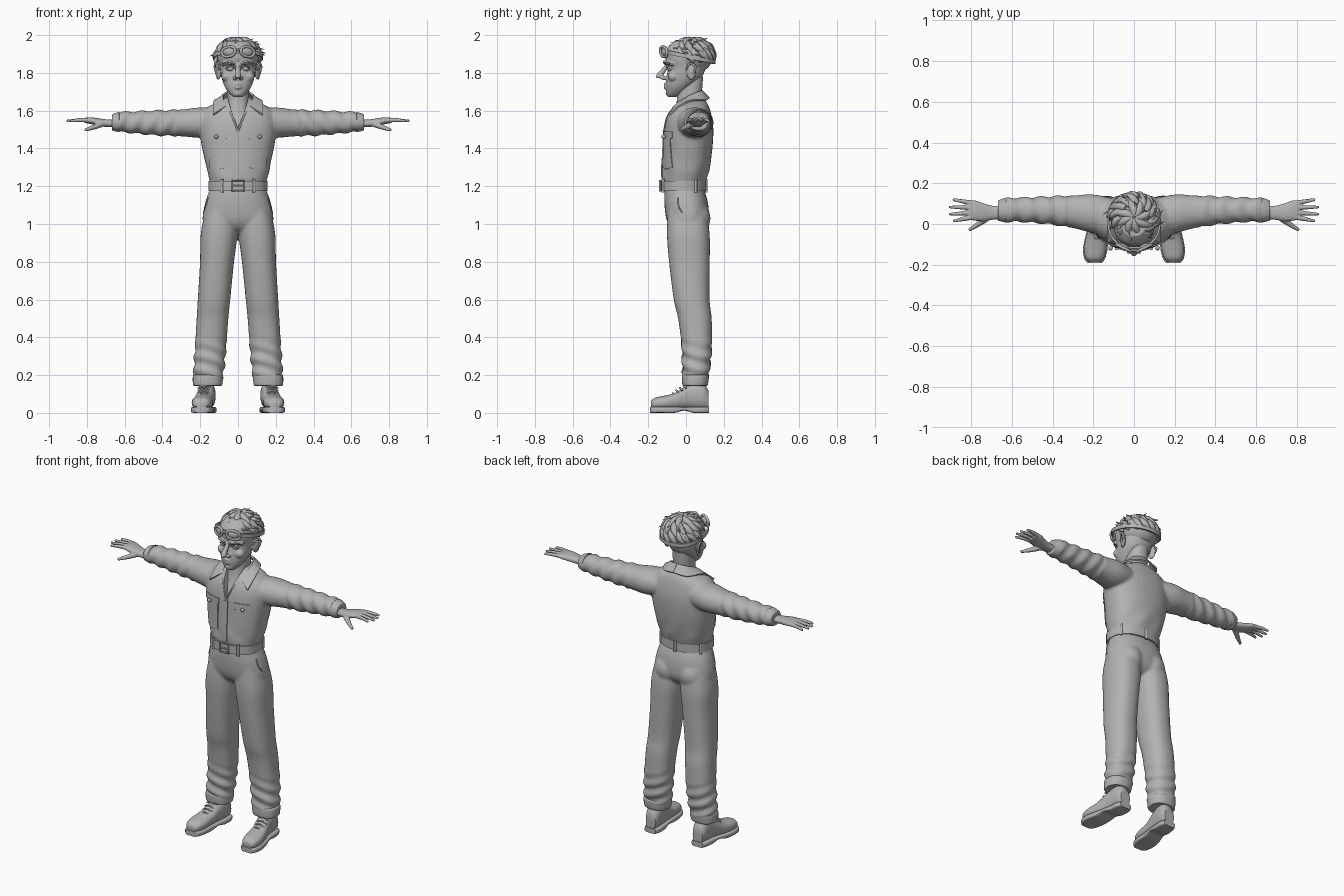
import bpy, bmesh, math, random
from mathutils import Vector, Matrix

cube = bpy.data.objects.get("Cube")
if cube:
    bpy.data.objects.remove(cube)
random.seed(4)
parts = []
grey = bpy.data.materials.new("matte_grey")
grey.use_nodes = True
grey.diffuse_color = (0.45, 0.45, 0.45, 1)
grey.node_tree.nodes["Principled BSDF"].inputs["Base Color"].default_value = grey.diffuse_color

def add(name, bm):
    bmesh.ops.recalc_face_normals(bm, faces=bm.faces)
    me = bpy.data.meshes.new(name)
    bm.to_mesh(me)
    ob = bpy.data.objects.new(name, me)
    bpy.context.collection.objects.link(ob)
    parts.append(ob)
    return ob

def drop(ob):
    parts.remove(ob)
    bpy.data.objects.remove(ob)

def evaluated(ob):
    bpy.context.view_layer.update()
    return bpy.data.meshes.new_from_object(ob.evaluated_get(bpy.context.evaluated_depsgraph_get()))

def modify(ob, kind, **settings):
    """Add one modifier and apply it."""
    m = ob.modifiers.new(kind.lower(), kind)
    for key, value in settings.items():
        setattr(m, key, value)
    me = evaluated(ob)
    ob.modifiers.clear()
    ob.data = me
    return ob

def smooth_path(rows, steps=5):
    """Catmull-Rom interpolation of tuples of any length."""
    out = []
    for i in range(len(rows) - 1):
        a, b, c, d = (rows[max(0, min(len(rows) - 1, i + k))] for k in (-1, 0, 1, 2))
        for t in (s / steps for s in range(steps)):
            out.append([q + t / 2 * (r - p + t * (2 * p - 5 * q + 4 * r - w + t * (3 * (q - r) + w - p)))
                        for p, q, r, w in zip(a, b, c, d)])
    return out + [list(rows[-1])]

def oval(n, power=2.3):
    for k in range(n):
        c, s = math.cos(2 * math.pi * k / n), math.sin(2 * math.pi * k / n)
        yield math.copysign(abs(c) ** (2 / power), c), math.copysign(abs(s) ** (2 / power), s)

def loft(name, axis, rows, power=2.3, n=32):
    """Rows: position on the axis, two centre values, two radii."""
    bm, rings = bmesh.new(), []
    for t, a, b, ra, rb in smooth_path(rows):
        points = [[a + ra * u, b + rb * v] for u, v in oval(n, power)]
        for p in points:
            p.insert("xyz".index(axis), t)
        rings.append([bm.verts.new(p) for p in points])
    for lo, hi in zip(rings, rings[1:]):
        for k in range(n):
            bm.faces.new((lo[k], lo[k - 1], hi[k - 1], hi[k]))
    bm.faces.new(rings[0])
    bm.faces.new(rings[-1])
    return add(name, bm)

def tube(name, points, closed=False):
    """Points: x, y, z, radius."""
    cu = bpy.data.curves.new(name, "CURVE")
    cu.dimensions, cu.bevel_depth, cu.bevel_resolution, cu.use_fill_caps = "3D", 1, 2, True
    pts = points if closed else smooth_path(points, 4)
    sp = cu.splines.new("POLY")
    sp.points.add(len(pts) - 1)
    sp.use_cyclic_u = closed
    for p, (x, y, z, r) in zip(sp.points, pts):
        p.co, p.radius = (x, y, z, 1), max(r, .001)
    path = bpy.data.objects.new(name, cu)
    bpy.context.collection.objects.link(path)
    bm = bmesh.new()
    bm.from_mesh(evaluated(path))
    bpy.data.objects.remove(path)
    return add(name, bm)

def ball(name, loc, scale, turn=0):
    bm = bmesh.new()
    bmesh.ops.create_uvsphere(bm, u_segments=24, v_segments=14, radius=1)
    bm.transform(Matrix.Translation(loc) @ Matrix.Rotation(turn, 4, "Z") @ Matrix.Diagonal((*scale, 1)))
    return add(name, bm)

def both(ob):
    """Add the mirror image on the right side."""
    bm = bmesh.new()
    bm.from_mesh(ob.data)
    bm.transform(Matrix.Scale(-1, 4, (1, 0, 0)))
    twin = add("right_" + ob.name, bm)
    ob.name = "left_" + ob.name
    return [ob, twin]

def blend(name, obs, voxel, rounds):
    """Fuse overlapping solids into one soft skin."""
    bm = bmesh.new()
    for ob in obs:
        bm.from_mesh(ob.data)
        drop(ob)
    ob = modify(add(name, bm), "REMESH", mode="VOXEL", voxel_size=voxel)
    return modify(ob, "SMOOTH", factor=.5, iterations=rounds)

def sheet(name, edge_a, edge_b, closed=False):
    bm = bmesh.new()
    cols = [[bm.verts.new(Vector(a).lerp(Vector(b), k / 4)) for k in range(5)] for a, b in zip(edge_a, edge_b)]
    for i in range(0 if closed else 1, len(cols)):
        for k in range(4):
            bm.faces.new((cols[i - 1][k], cols[i][k], cols[i][k + 1], cols[i - 1][k + 1]))
    return add(name, bm)

def band(name, cy, rx, ry, z, half, tilt):
    edges = [[(rx * u, cy + ry * v, z - tilt * v + h) for u, v in oval(48)] for h in (half, -half)]
    modify(sheet(name, *edges, True), "SOLIDIFY", thickness=.01, offset=0)

def patch(name, x0, x1, top, low, dip=0):
    """Plate pressed onto the front of the shirt."""
    cols = [(x0 + (x1 - x0) * k / 10, 1 - abs(k / 5 - 1)) for k in range(11)]
    ob = sheet(name, [(x, -.3, top) for x, d in cols], [(x, -.3, low - dip * d) for x, d in cols])
    modify(ob, "SHRINKWRAP", target=shirt, wrap_method="PROJECT", use_project_y=True, offset=.002)
    modify(ob, "SOLIDIFY", thickness=.007, offset=0)

def ripple(ob, rule):
    for v, move in [(v, v.normal * rule(v.co)) for v in ob.data.vertices]:
        v.co += move

# Shirt with sleeves, opened in a V at the neck
trunk = loft("trunk", "z", [(1.19, 0, -.012, .143, .105), (1.24, 0, -.008, .155, .118), (1.3, 0, 0, .168, .125),
                            (1.4, 0, .01, .19, .13), (1.5, 0, .015, .205, .13), (1.57, 0, .018, .2, .118),
                            (1.62, 0, .025, .16, .097), (1.65, 0, .03, .095, .075), (1.67, 0, .03, .07, .06)])
sleeve = loft("sleeve", "x", [(.1, .035, 1.54, .09, .07), (.2, .05, 1.537, .095, .08), (.3, .06, 1.535, .08, .071),
                              (.42, .067, 1.535, .068, .067), (.55, .07, 1.538, .06, .058),
                              (.63, .068, 1.54, .058, .051), (.665, .066, 1.538, .045, .038)], 2.1)
shirt = blend("shirt", [trunk] + both(sleeve), .008, 8)
ripple(shirt, lambda p: .004 * math.sin(abs(p.x) * 75 + p.z * 40) if .33 < abs(p.x) < .64
       else .003 * math.sin(p.x * 45 + p.z * 20) * max(0, 1 - abs(p.z - 1.28) / .09))
bm = bmesh.new()
w = [bm.verts.new((x, y, z)) for y in (-.3, -.02) for x, z in ((-.06, 1.68), (.06, 1.68), (0, 1.49))]
for corners in ((0, 1, 2), (3, 4, 5), (0, 1, 4, 3), (1, 2, 5, 4), (2, 0, 3, 5)):
    bm.faces.new([w[c] for c in corners])
cutter = add("neck_cutter", bm)
cutter.hide_render = True
modify(shirt, "BOOLEAN", operation="DIFFERENCE", object=cutter, solver="EXACT")
drop(cutter)
both(loft("sleeve_cuff", "x", [(.628, .068, 1.54, .056, .05), (.632, .068, 1.54, .06, .053),
                               (.664, .066, 1.538, .05, .043), (.668, .066, 1.538, .044, .036)], 2.1))
fold = smooth_path([(0, .085, 1.705), (.055, .07, 1.7), (.078, .01, 1.672), (.062, -.06, 1.622)])
hem = smooth_path([(0, .122, 1.665), (.08, .102, 1.655), (.127, .01, 1.648), (.13, -.092, 1.578)])
both(modify(sheet("collar", fold, hem), "SOLIDIFY", thickness=.01, offset=0))

# Front placket, pockets and buttons
patch("placket", -.012, .012, 1.49, 1.24)
for s, side in ((1, "left"), (-1, "right")):
    patch(side + "_pocket", s * .055, s * .15, 1.45, 1.3, .01)
    patch(side + "_pocket_flap", s * .05, s * .165, 1.49, 1.455, .018)
    ball(side + "_pocket_button", (s * .115, -.118, 1.462), (.011, .012, .011))
both(tube("lapel_edge", [(.06, -.058, 1.622, .005), (.03, -.098, 1.57, .005), (0, -.117, 1.49, .005)]))

# Trousers
hips = loft("hips", "z", [(1.2, 0, -.012, .142, .1), (1.12, 0, 0, .172, .115), (1.03, 0, .008, .188, .113),
                          (.98, 0, .01, .17, .09), (.95, 0, .01, .1, .05)])
leg = loft("leg", "z", [(1.08, .09, .005, .08, .1), (.95, .1, .012, .097, .113), (.8, .111, .018, .09, .108),
                        (.6, .127, .03, .086, .095), (.5, .135, .047, .084, .089), (.35, .145, .057, .083, .08),
                        (.22, .155, .052, .08, .071), (.15, .16, .048, .07, .06)])
buttock = ball("buttock", (.08, .055, 1.03), (.08, .075, .085))
trousers = blend("trousers", [hips] + both(leg) + both(buttock), .008, 6)
ripple(trousers, lambda p: .005 * math.sin(p.z * 85 + p.x * 25 + p.y * 20) * max(0, min(1, (.42 - p.z) * 8)))
both(loft("trouser_cuff", "z", [(.145, .161, .048, .066, .056), (.148, .161, .048, .077, .067),
                                (.195, .159, .05, .08, .071), (.203, .159, .05, .072, .062)]))
slit = [min((v.co for v in trousers.data.vertices), key=lambda c: (c - Vector((.25, y, z))).length)
        for y, z in ((-.09, 1.17), (-.075, 1.11), (-.03, 1.07))]
both(tube("trouser_pocket_seam", [(*c, .004) for c in slit]))

# Belt, loops and buckle
band("belt", -.014, .151, .116, 1.202, .026, 0)
for k, (u, v) in enumerate(oval(12)):
    if k in (1, 3, 5, 8, 10):
        tube("belt_loop_%d" % k, [(.156 * u, -.014 + .121 * v, z, .008) for z in (1.168, 1.238)])
tube("belt_buckle", [(x, -.138, z, .006) for x, z in ((-.03, 1.175), (.03, 1.175), (.03, 1.23), (-.03, 1.23))], True)
tube("buckle_pin", [(-.03, -.14, 1.202, .004), (.03, -.14, 1.202, .004)])

# Boots
upper = [(-.185, .193, .045, .03, .018), (-.165, .193, .05, .046, .03), (-.12, .19, .054, .055, .036),
         (-.06, .183, .062, .051, .043), (-.01, .173, .078, .047, .058), (.04, .166, .09, .046, .07),
         (.09, .163, .09, .044, .07), (.118, .162, .07, .033, .05)]
both(loft("boot", "y", upper))
arches = [.006 if -.02 < row[0] < .01 else 0 for row in upper]
both(loft("boot_sole", "y", [(y * 1.03, cx, .016 + a, rx + .005, .016 - a) for (y, cx, _, rx, _), a in zip(upper, arches)], 5))
for k in range(4):
    y, z = -.07 + k * .019, .101 + k * .014
    both(tube("boot_lace_%d" % k, [(.18 + x, y + abs(x) * .4, z + .004 - abs(x) * .5, .005) for x in (-.032, 0, .032)]))

# Hands
palm = loft("palm", "x", [(.64, .058, 1.532, .034, .02), (.69, .055, 1.533, .034, .02), (.74, .058, 1.54, .044, .02),
                          (.78, .066, 1.547, .05, .018), (.81, .068, 1.549, .046, .014)])
fingers = [palm, tube("thumb", [(.715, .035, 1.532, .018), (.76, .002, 1.514, .014), (.81, -.03, 1.497, .008)])]
for y0, y1, tip in ((.034, .014, .888), (.057, .048, .908), (.08, .083, .908), (.102, .12, .89)):
    fingers.append(tube("finger", [(.785, y0, 1.549, .013), (.84, (y0 + y1) / 2, 1.55, .011), (tip, y1, 1.545, .007)]))
both(blend("hand", fingers, .004, 3))

# Neck and head
loft("neck", "z", [(1.44, 0, 0, .06, .085), (1.52, 0, 0, .062, .088), (1.58, 0, .008, .062, .074),
                   (1.64, 0, .014, .058, .064), (1.72, 0, .02, .058, .066), (1.78, 0, .03, .055, .06)])
skull = loft("skull", "z", [(1.672, 0, -.075, .022, .02), (1.69, 0, -.06, .045, .043), (1.73, 0, -.038, .072, .069),
                            (1.78, 0, -.01, .088, .094), (1.83, 0, .006, .095, .1), (1.88, 0, .005, .1, .115),
                            (1.93, 0, .005, .09, .105), (1.97, 0, .01, .06, .07)])
face = [skull, ball("chin", (0, -.083, 1.692), (.028, .025, .02)),
        tube("nose", [(0, -.098, 1.842, .011), (0, -.122, 1.81, .014), (0, -.142, 1.782, .017), (0, -.145, 1.772, .012)])]
for z, r in ((1.74, .009), (1.722, .009)):
    face.append(tube("lip", [(-.032, -.092, 1.73, .004), (0, -.109, z, r), (.032, -.092, 1.73, .004)]))
face += both(ball("nostril", (.016, -.118, 1.773), (.012, .016, .011)))
face += both(ball("cheek", (.056, -.066, 1.78), (.032, .03, .028)))
face += both(tube("brow", [(.014, -.1, 1.848, .01), (.045, -.1, 1.856, .012), (.082, -.066, 1.846, .01)]))
face += both(ball("ear", (.104, .028, 1.805), (.011, .027, .042), -.35))
blend("head", face, .004, 3)
both(ball("eye", (.04, -.077, 1.823), (.022, .022, .016)))
both(tube("eyelid", [(.016, -.092, 1.824, .003), (.04, -.102, 1.837, .005), (.065, -.086, 1.822, .003)]))
both(tube("eyebrow", [(.016, -.112, 1.848, .005), (.045, -.114, 1.86, .006), (.084, -.075, 1.848, .003)]))
both(tube("ear_rim", [(.1, 0, 1.815, .004), (.112, .02, 1.848, .006), (.123, .05, 1.83, .006), (.106, .03, 1.77, .006)]))

# Hair: a cap covered in swept locks and stray wisps
centre, size = Vector((0, .032, 1.885)), Vector((.112, .11, .09))
ball("hair_cap", centre, size)

def lock(name, around, start, end, lift, thick):
    pts = []
    for t, taper in ((0, .75), (.33, 1), (.67, .8), (1, .15)):
        th, ph, r = start + (end - start) * t, around + .5 * t, thick * taper
        d = Vector((math.sin(th) * math.cos(ph), math.sin(th) * math.sin(ph), math.cos(th)))
        x, y, z = centre + d * size * (.98 + lift * t * t)
        pts.append((x, y, min(z, 1.998 - r), r))
    tube(name, pts)

for tier, (count, start, end) in enumerate(((8, .05, .9), (14, .6, 1.35), (18, 1.1, 1.9))):
    for k in range(count):
        around = 2 * math.pi * (k + random.uniform(-.2, .2)) / count
        front = -math.sin(around + .25)
        if tier < 2 or front < .15:
            last = min(end, 1.15) if front > .3 else end
            lock("hair_lock_%d_%d" % (tier, k), around, start, last, random.uniform(.08, .2), .021)
for k in range(34):
    start = random.uniform(.2, 1.2)
    lock("hair_wisp_%d" % k, random.uniform(0, 2 * math.pi), start, start + .35, random.uniform(.2, .38), .007)

# Goggles pushed up on the forehead
band("goggle_strap", .018, .128, .134, 1.885, .011, .028)
both(ball("goggle_lens", (.05, -.112, 1.912), (.034, .014, .024), .45))
rim = [(.05 + .035 * u, -.118 + .017 * u, 1.912 + .026 * v - .005 * u, .008) for u, v in oval(24)]
both(tube("goggle_rim", rim, True))
tube("goggle_bridge", [(-.02, -.128, 1.918, .006), (0, -.13, 1.922, .007), (.02, -.128, 1.918, .006)])

# Colour and shading
for ob in parts:
    ob.data.materials.clear()
    ob.data.materials.append(grey)
    ob.data.shade_smooth()
    ob.data.set_sharp_from_angle(angle=math.radians(50))
